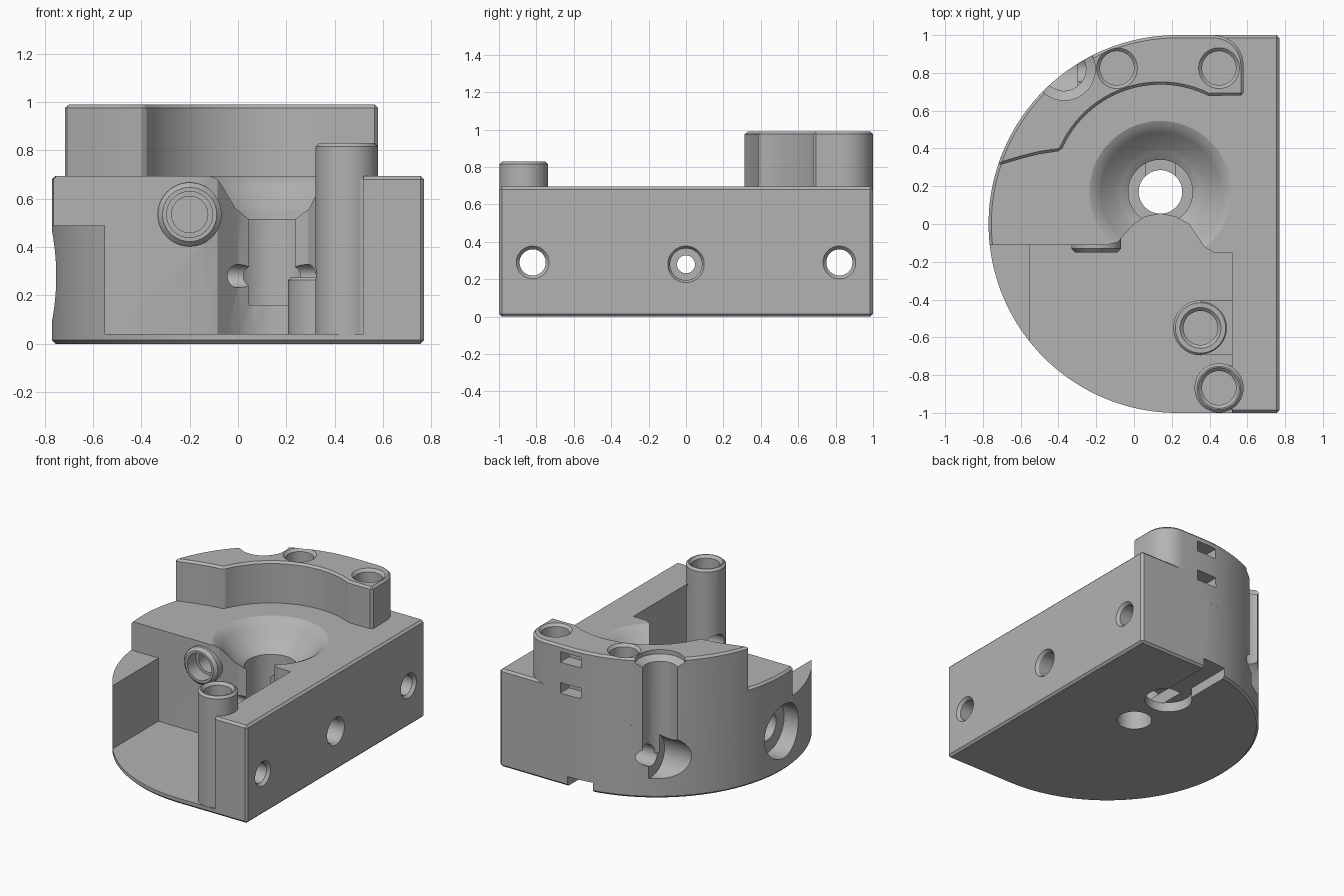
import bpy, bmesh
from math import cos, sin, pi, radians
from mathutils import Matrix, Vector

if "Cube" in bpy.data.objects:
    bpy.data.objects.remove(bpy.data.objects["Cube"])

grey = bpy.data.materials.new("plain_grey")
grey.use_nodes = True
COLOUR = (0.45, 0.45, 0.45, 1)
grey.diffuse_color = COLOUR
grey.node_tree.nodes["Principled BSDF"].inputs["Base Color"].default_value = COLOUR


def finish(name, bm, chamfer=0):
    bmesh.ops.recalc_face_normals(bm, faces=bm.faces)
    mesh = bpy.data.meshes.new(name)
    bm.to_mesh(mesh)
    bm.free()
    obj = bpy.data.objects.new(name, mesh)
    bpy.context.collection.objects.link(obj)
    mesh.materials.append(grey)
    if chamfer:
        mod = obj.modifiers.new("chamfer", 'BEVEL')
        mod.width = chamfer
        mod.angle_limit = radians(40)
        apply(obj, mod)
    return obj


def apply(obj, mod):
    bpy.context.view_layer.objects.active = obj
    bpy.ops.object.modifier_apply(modifier=mod.name)


def prism(name, outline, z0, z1, chamfer=0):
    bm = bmesh.new()
    face = bm.faces.new([bm.verts.new((x, y, z0)) for x, y in outline])
    new = bmesh.ops.extrude_face_region(bm, geom=[face])["geom"]
    for v in new:
        if isinstance(v, bmesh.types.BMVert):
            v.co.z = z1
    return finish(name, bm, chamfer)


def box(name, x0, x1, y0, y1, z0, z1, chamfer=0):
    return prism(name, [(x0, y0), (x1, y0), (x1, y1), (x0, y1)], z0, z1, chamfer)


def rod(name, start, end, r0, r1=None, chamfer=0):
    """Cylinder or cone from start to end."""
    a, b = Vector(start), Vector(end)
    turn = (b - a).to_track_quat('Z', 'Y').to_matrix().to_4x4()
    bm = bmesh.new()
    bmesh.ops.create_cone(bm, cap_ends=True, segments=64, radius1=r0,
                          radius2=r0 if r1 is None else r1, depth=(b - a).length,
                          matrix=Matrix.Translation((a + b) / 2) @ turn)
    return finish(name, bm, chamfer)


def lathe(name, x, y, profile, steps=72):
    """Solid of revolution from (radius, z) pairs, closed at both ends."""
    bm = bmesh.new()
    rings = [[bm.verts.new((x + r * cos(2 * pi * i / steps), y + r * sin(2 * pi * i / steps), z))
              for i in range(steps)] for r, z in profile]
    for low, high in zip(rings, rings[1:]):
        for i in range(steps):
            j = (i + 1) % steps
            bm.faces.new((low[i], low[j], high[j], high[i]))
    bm.faces.new(rings[0])
    bm.faces.new(rings[-1])
    return finish(name, bm)


def combine(tool, operation):
    tool.hide_render = True
    mod = body.modifiers.new("combine", 'BOOLEAN')
    mod.operation, mod.solver, mod.object = operation, 'EXACT', tool
    apply(body, mod)
    bpy.data.objects.remove(tool)


def add(tool):
    combine(tool, 'UNION')


def cut(tool):
    combine(tool, 'DIFFERENCE')


def arc(cx, cy, r, a0, a1, n):
    return [(cx + r * cos(radians(a0 + (a1 - a0) * i / n)),
             cy + r * sin(radians(a0 + (a1 - a0) * i / n))) for i in range(n + 1)]


CX, CY = 0.14, 0.17     # bore centre
TOP, FLOOR, AXIS = 0.695, 0.04, 0.29

# D-shaped body
body = prism("housing", [(0.77, -1), (0.77, 1)] + arc(0.23, 0, 1, 90, 270, 96), 0, TOP, 0.015)

# Open front pocket with a curved mouth, and the lowered left wall
cut(prism("front_pocket", [(-0.55, -1.1), (-0.55, -0.11), (-0.14, -0.11), (-0.085, -0.095),
          (-0.05, -0.055), (0, 0), (0.06, 0.038), (0.14, 0.054), (0.22, 0.038), (0.29, 0),
          (0.33, -0.06), (0.37, -0.12), (0.42, -0.15), (0.52, -0.15), (0.52, -1.1)], FLOOR, 1))
cut(box("left_wall_cut", -1, -0.54, -1.1, -0.11, 0.49, 1))

# Raised rear crescent
crescent = (arc(0.42, 0.84, 0.16, 0, 90, 10) + arc(0.23, 0, 1, 90, 162, 44)
            + [(-0.6, 0.345), (-0.5, 0.37)] + arc(CX, CY, 0.568, 157.5, 63.5, 32) + [(0.58, 0.68)])
add(prism("rear_crescent", crescent, 0.5, 0.99, 0.015))

# Screw posts on the right and the front tube
add(rod("tall_post", (0.45, -0.868, 0.02), (0.45, -0.868, 0.83), 0.13, chamfer=0.015))
add(box("tall_post_web", 0.45, 0.6, -0.985, -0.75, 0.02, 0.68))
add(rod("short_post", (0.352, -0.55, 0.02), (0.352, -0.55, 0.275), 0.145, chamfer=0.012))
add(box("short_post_web", 0.352, 0.6, -0.694, -0.406, 0.02, 0.27))
add(rod("front_tube", (-0.2, -0.15, 0.535), (-0.2, 0.1, 0.535), 0.132, chamfer=0.02))

# Bowl, stepped bore and drain hole
cut(lathe("bowl_and_bore", CX, CY, [(0.115, -0.1), (0.115, 0.16), (0.17, 0.16), (0.17, 0.515),
          (0.21, 0.545), (0.235, 0.56), (0.315, 0.65), (0.345, 0.68), (0.38, 0.697), (0.38, 0.8)]))
cut(box("bore_passage", 0.06, 0.22, CY, 0.55, 0.065, 0.16))

# Vertical screw holes with chamfered mouths
for x, y, top, depth in [(-0.09, 0.825, 0.99, 0.35), (0.45, 0.825, 0.99, 0.35),
                         (0.45, -0.868, 0.83, 0.4), (0.352, -0.55, 0.275, 0.2)]:
    cut(lathe("screw_hole", x, y, [(0.09, top - depth), (0.09, top - 0.018),
                                   (0.108, top), (0.108, top + 0.1)]))
cut(rod("tube_hole", (-0.2, -0.3, 0.535), (-0.2, 0.25, 0.535), 0.075))
cut(rod("tube_mouth", (-0.2, -0.3, 0.535), (-0.2, -0.05, 0.535), 0.095))

# Cross holes along x
for y in (-0.82, 0.82):
    cut(rod("cross_hole", (-1, y, AXIS), (1, y, AXIS), 0.07))
    cut(rod("cross_hole_mouth", (0.75, y, AXIS), (0.79, y, AXIS), 0.07, 0.105))
for x0, x1, r in [(-1, 1, 0.048), (0.6, 1, 0.085), (-1, -0.64, 0.19), (-1, -0.4, 0.1)]:
    cut(rod("middle_hole", (x0, 0, AXIS - 0.01), (x1, 0, AXIS - 0.01), r))
cut(rod("middle_hole_mouth", (0.75, 0, AXIS - 0.01), (0.79, 0, AXIS - 0.01), 0.085, 0.11))

# Vertical rear groove with a wide top and a side recess at its foot
cut(lathe("rear_groove", -0.37, 0.82, [(0.115, 0.28), (0.115, 0.93), (0.165, 0.96), (0.165, 1.1)]))
cut(rod("groove_recess", (-1, 0.82, AXIS), (-0.3, 0.82, AXIS), 0.15))

# Strap windows at the back, joined behind the surface
for z in (0.65, 0.87):
    cut(box("strap_window", 0.13, 0.29, 0.9, 1.1, z, z + 0.075))

# Cable channel under the base
cut(box("cable_channel", 0.045, 0.235, 0.52, 1.1, -0.1, 0.07))
cut(rod("channel_end", (CX, 0.52, -0.1), (CX, 0.52, 0.07), 0.155))

bpy.ops.object.select_all(action='DESELECT')
body.select_set(True)
bpy.context.view_layer.objects.active = body
bpy.ops.object.shade_smooth_by_angle(angle=radians(25))
